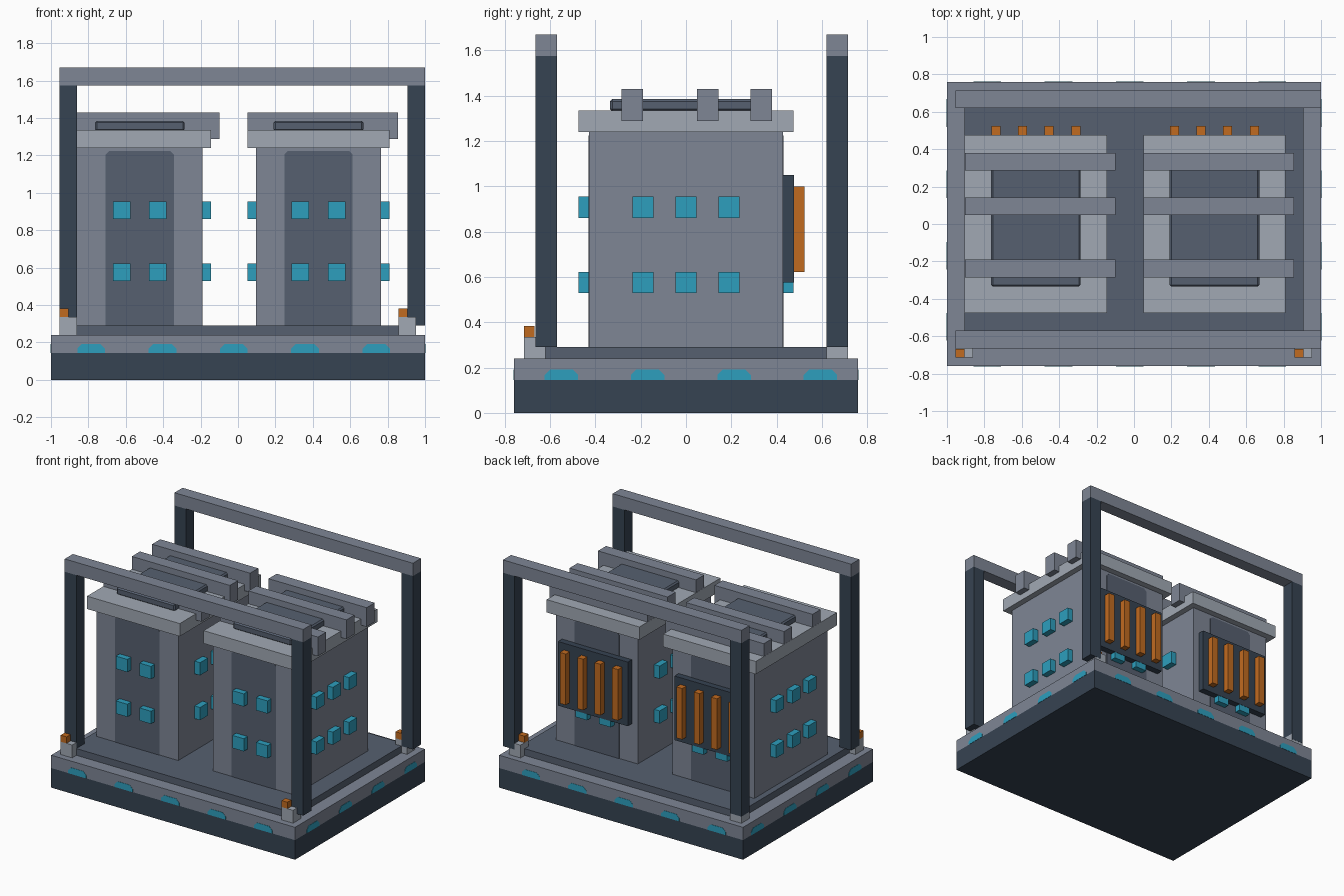
import bpy, bmesh
from mathutils import Matrix, Vector

cube = bpy.data.objects.get("Cube")
if cube:
    bpy.data.objects.remove(cube, do_unlink=True)


def material(name, hexcode):
    srgb = [int(hexcode[i:i + 2], 16) / 255 for i in (0, 2, 4)]
    col = [c / 12.92 if c <= 0.04045 else ((c + 0.055) / 1.055) ** 2.4 for c in srgb] + [1]
    m = bpy.data.materials.new(name)
    m.use_nodes = True
    m.diffuse_color = col
    bsdf = next(n for n in m.node_tree.nodes if n.type == 'BSDF_PRINCIPLED')
    bsdf.inputs["Base Color"].default_value = col
    return m


NAVY = material("navy", "364352")
DARK = material("dark grey", "566070")
GREY = material("mid grey", "7E8695")
LIGHT = material("light grey", "A1A9B4")
CYAN = material("cyan", "2D9FBE")
ORANGE = material("orange", "C16B20")


def finish(name, bm, mat):
    bmesh.ops.recalc_face_normals(bm, faces=bm.faces)
    mesh = bpy.data.meshes.new(name)
    bm.to_mesh(mesh)
    bm.free()
    mesh.materials.append(mat)
    ob = bpy.data.objects.new(name, mesh)
    bpy.context.collection.objects.link(ob)
    return ob


def boxes(name, mat, *extents):
    """One object of boxes, each given as (x0, x1, y0, y1, z0, z1)."""
    bm = bmesh.new()
    for x0, x1, y0, y1, z0, z1 in extents:
        mid = Vector((x0 + x1, y0 + y1, z0 + z1)) / 2
        size = (x1 - x0, y1 - y0, z1 - z0, 1)
        bmesh.ops.create_cube(bm, size=1, matrix=Matrix.Translation(mid) @ Matrix.Diagonal(size))
    return finish(name, bm, mat)


def plates(name, mat, axis, walls, centres, width, z0, z1, cut):
    """Thin upright plates with clipped top corners, lying on walls across an axis."""
    bm = bmesh.new()
    h = width / 2
    outline = [(-h, z0), (h, z0), (h, z1 - cut), (h - cut, z1), (cut - h, z1), (-h, z1 - cut)]
    for wall in walls:
        for c in centres:
            pts = [(c + u, wall, z) if axis == 'y' else (wall, c + u, z) for u, z in outline]
            face = bm.faces.new([bm.verts.new(p) for p in pts])
            out = 0.004 if wall > 0 else -0.004
            ext = bmesh.ops.extrude_face_region(bm, geom=[face])
            verts = [g for g in ext["geom"] if isinstance(g, bmesh.types.BMVert)]
            shift = (0, out, 0) if axis == 'y' else (out, 0, 0)
            bmesh.ops.translate(bm, verts=verts, vec=shift)
            bm.faces.remove(face) if face.is_valid and len(face.edges) == 0 else None
    return finish(name, bm, mat)


# Platform
boxes("base", NAVY, (-1, 1, -0.76, 0.76, 0, 0.145))
boxes("base_rim", GREY, (-1, 1, -0.76, 0.76, 0.145, 0.24))
boxes("deck", DARK, (-0.905, 0.905, -0.665, 0.665, 0.24, 0.29))
plates("base_lights_front_back", CYAN, 'y', (-0.758, 0.758),
       [-0.785 + 0.381 * i for i in range(5)], 0.148, 0.145, 0.192, 0.025)
plates("base_lights_sides", CYAN, 'x', (-0.998, 0.998),
       [-0.55 + 0.381 * i for i in range(4)], 0.148, 0.145, 0.192, 0.025)

# Gantry frames, corner blocks and beacons
for side, y0, b0 in (("front", -0.665, -0.715), ("back", 0.62, 0.62)):
    y1 = y0 + 0.095
    boxes(side + "_gantry_posts", NAVY,
          (-0.955, -0.86, y0, y1, 0.29, 1.575), (0.905, 1, y0, y1, 0.29, 1.575))
    boxes(side + "_gantry_beam", GREY, (-0.955, 1, y0, y1, 1.575, 1.67))
    xs = (-0.954, 0.857)
    boxes(side + "_corner_blocks", LIGHT,
          *[(x, x + 0.094, b0 + 0.001, b0 + 0.094, 0.24, 0.335) for x in xs])
    boxes(side + "_beacons", ORANGE,
          *[(x, x + 0.048, b0 + 0.001, b0 + 0.047, 0.335, 0.383) for x in xs])

# Twin towers
W = 0.047  # half size of a window
for side, cx in (("right", -0.525), ("left", 0.43)):
    boxes(side + "_tower_body", GREY, (cx - 0.335, cx + 0.335, -0.428, 0.428, 0.29, 1.24))
    boxes(side + "_tower_cap", LIGHT, (cx - 0.38, cx + 0.38, -0.475, 0.475, 1.24, 1.335))
    plates(side + "_tower_panels", DARK, 'y', (-0.427, 0.427), [cx], 0.365, 0.29, 1.225, 0.02)
    roof = boxes(side + "_roof_box", DARK, (cx - 0.24, cx + 0.24, -0.335, 0.335, 1.33, 1.385))
    bevel = roof.modifiers.new("clipped_edges", 'BEVEL')
    bevel.width = 0.01
    bevel.segments = 1
    boxes(side + "_roof_rails", GREY,
          *[(cx - 0.379, cx + 0.425, y, y + 0.095, 1.288, 1.43) for y in (-0.285, 0.048, 0.285)])

    # Windows on all four walls; the rear upper row gives way to the radiator
    windows = []
    for z in (0.575, 0.907):
        for x in (cx - 0.097, cx + 0.097):
            windows.append((x - W, x + W, -0.475, -0.42, z - W, z + W))
            if z < 0.6:
                windows.append((x - W, x + W, 0.42, 0.474, z - W, z + W))
        for y in (-0.19, 0, 0.19):
            for x in (cx - 0.355, cx + 0.355):
                windows.append((x - 0.025, x + 0.025, y - W, y + W, z - W, z + W))
    boxes(side + "_tower_windows", CYAN, *windows)

    # Rear radiator with upright bars
    boxes(side + "_radiator_plate", NAVY, (cx - 0.286, cx + 0.286, 0.42, 0.476, 0.575, 1.05))
    boxes(side + "_radiator_bars", ORANGE,
          *[(cx + d - 0.024, cx + d + 0.024, 0.47, 0.523, 0.622, 1.0)
            for d in (-0.214, -0.071, 0.071, 0.214)])
